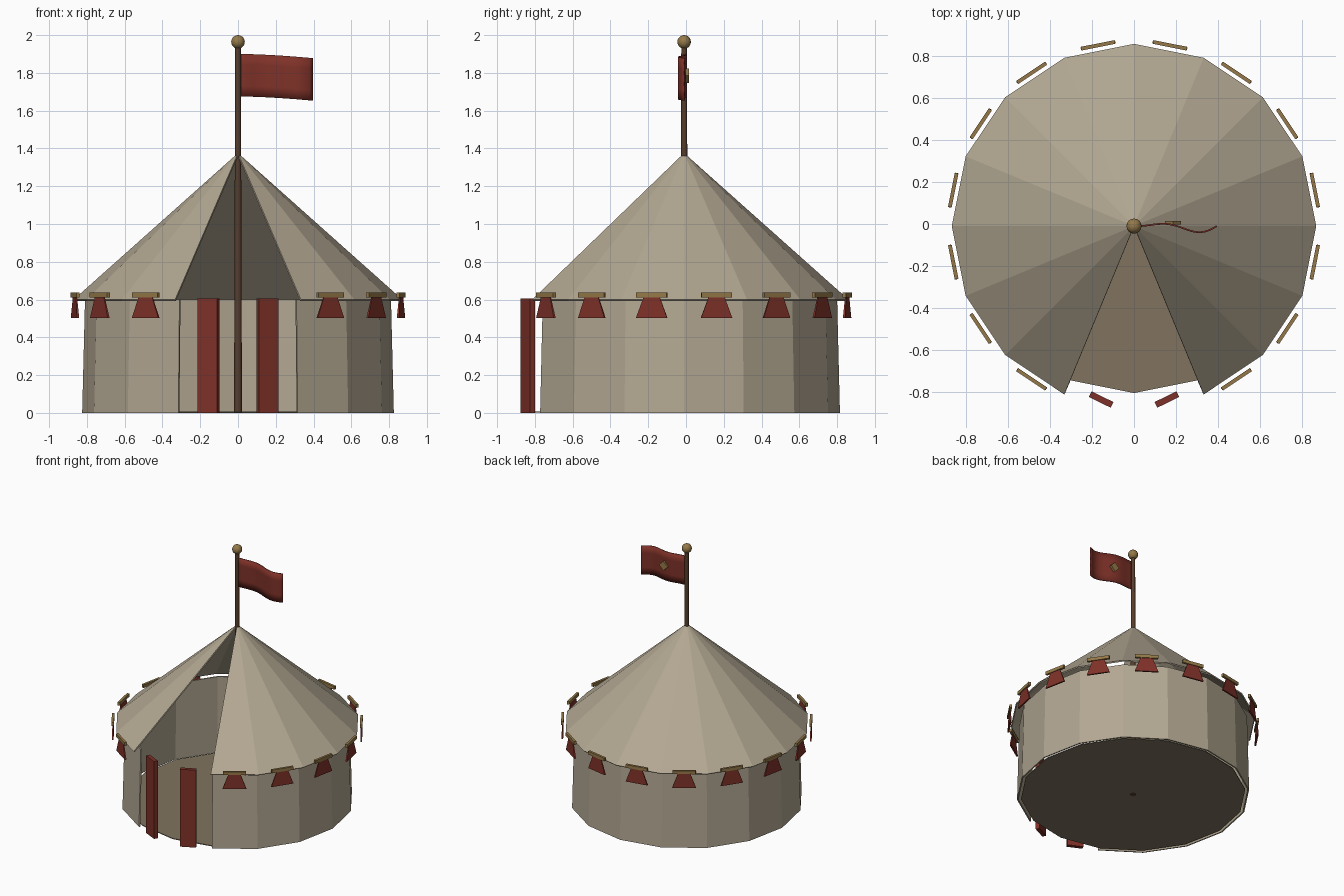
import bpy, bmesh, math
from mathutils import Matrix, Vector

if "Cube" in bpy.data.objects:
    bpy.data.objects.remove(bpy.data.objects["Cube"])

CY = -0.01                      # y of the tent axis
SIDES = 16
STEP = 2 * math.pi / SIDES


def material(name, rgb):
    m = bpy.data.materials.new(name)
    m.diffuse_color = (*rgb, 1)
    m.use_nodes = True
    m.node_tree.nodes["Principled BSDF"].inputs["Base Color"].default_value = m.diffuse_color
    return m


CANVAS = material("canvas", (0.45, 0.39, 0.29))
GROUND = material("floor_cloth", (0.22, 0.175, 0.115))
RED = material("red_cloth", (0.21, 0.031, 0.021))
GOLD = material("gold", (0.30, 0.19, 0.065))
WOOD = material("dark_wood", (0.095, 0.047, 0.024))


def finish(name, bm, mat, smooth=False, thickness=0, offset=-1):
    mesh = bpy.data.meshes.new(name)
    bm.to_mesh(mesh)
    bm.free()
    mesh.materials.append(mat)
    ob = bpy.data.objects.new(name, mesh)
    bpy.context.collection.objects.link(ob)
    if smooth:
        bpy.ops.object.select_all(action='DESELECT')
        ob.select_set(True)
        bpy.context.view_layer.objects.active = ob
        bpy.ops.object.shade_smooth_by_angle(angle=math.radians(50))
    if thickness:
        mod = ob.modifiers.new("thickness", 'SOLIDIFY')
        mod.thickness = thickness
        mod.offset = offset
    return ob


def panel_ring(name, r0, z0, r1, z1, thickness):
    """Sloping ring of flat panels, open over the two front ones."""
    bm = bmesh.new()
    pairs = []
    for i in range(SIDES - 1):
        a = -math.pi / 2 + (i + 1) * STEP
        pairs.append([bm.verts.new((r * math.cos(a), CY + r * math.sin(a), z))
                      for r, z in ((r0, z0), (r1, z1))])
    for (b0, t0), (b1, t1) in zip(pairs, pairs[1:]):
        bm.faces.new((b0, b1, t1, t0))
    return finish(name, bm, CANVAS, thickness=thickness)


def tapered_block(name, mat, matrix, z0, z1, bottom, top):
    """Block with (width, depth) given at its bottom and top."""
    bm = bmesh.new()
    bmesh.ops.create_cube(bm, size=1)
    for v in bm.verts:
        w, d = top if v.co.z > 0 else bottom
        v.co = Vector((v.co.x * w, v.co.y * d, z1 if v.co.z > 0 else z0))
    bm.transform(matrix)
    return finish(name, bm, mat)


def cone(name, mat, sides, r0, r1, z0, z1, smooth=False):
    bm = bmesh.new()
    bmesh.ops.create_cone(bm, cap_ends=True, segments=sides, radius1=r0,
                          radius2=r1, depth=z1 - z0,
                          matrix=Matrix.Translation((0, CY, (z0 + z1) / 2)))
    return finish(name, bm, mat, smooth)


# Canvas shell and floor
panel_ring("wall", 0.825, 0.0, 0.81, 0.60, 0.01)
panel_ring("roof", 0.87, 0.60, 0.012, 1.365, 0.01)
cone("floor", GROUND, SIDES, 0.797, 0.797, 0.002, 0.008)

# Centre pole and finial
cone("pole", WOOD, 12, 0.021, 0.015, 0.0, 1.95, smooth=True)
bm = bmesh.new()
bmesh.ops.create_uvsphere(bm, u_segments=16, v_segments=10, radius=0.036,
                          matrix=Matrix.Translation((0, CY, 1.964)))
finish("finial", bm, GOLD, smooth=True)

# Eave bars with hanging pennants, one on every panel
for i in range(1, SIDES - 1):
    a = -math.pi / 2 + (i + 0.5) * STEP
    place = (Matrix.Translation((0, CY, 0)) @ Matrix.Rotation(a + math.pi / 2, 4, 'Z')
             @ Matrix.Translation((0, -0.88, 0)))
    tapered_block(f"eave_bar_{i}", GOLD, place, 0.612, 0.637, (0.165, 0.018), (0.165, 0.018))
    tapered_block(f"pennant_{i}", RED, place, 0.503, 0.615, (0.168, 0.012), (0.085, 0.006))

# Entrance flaps, each turned outward
for side, label in ((-1, "left"), (1, "right")):
    place = (Matrix.Translation((side * 0.157, -0.838, 0))
             @ Matrix.Rotation(side * math.radians(26), 4, 'Z'))
    tapered_block(f"door_flap_{label}", RED, place, 0.0, 0.605, (0.116, 0.03), (0.116, 0.03))

# Waving flag
COLS, ROWS = 20, 4
bm = bmesh.new()
grid = []
for i in range(COLS + 1):
    t = i / COLS
    y = CY + 0.038 * t * math.sin(2 * math.pi * t)
    top = 1.90 - 0.022 * t ** 1.6
    grid.append([bm.verts.new((0.016 + 0.379 * t, y, top - 0.225 * j / ROWS))
                 for j in range(ROWS + 1)])
for c0, c1 in zip(grid, grid[1:]):
    for j in range(ROWS):
        bm.faces.new((c0[j], c0[j + 1], c1[j + 1], c1[j]))
finish("flag", bm, RED, smooth=True, thickness=0.008, offset=0)

# Diamond patch on the back of the flag
bm = bmesh.new()
bmesh.ops.create_cube(bm, size=1)
bm.transform(Matrix.Translation((0.186, CY + 0.016, 1.785))
             @ Matrix.Rotation(math.radians(45), 4, 'Y')
             @ Matrix.Diagonal((0.053, 0.018, 0.053, 1)))
finish("flag_patch", bm, GOLD)
